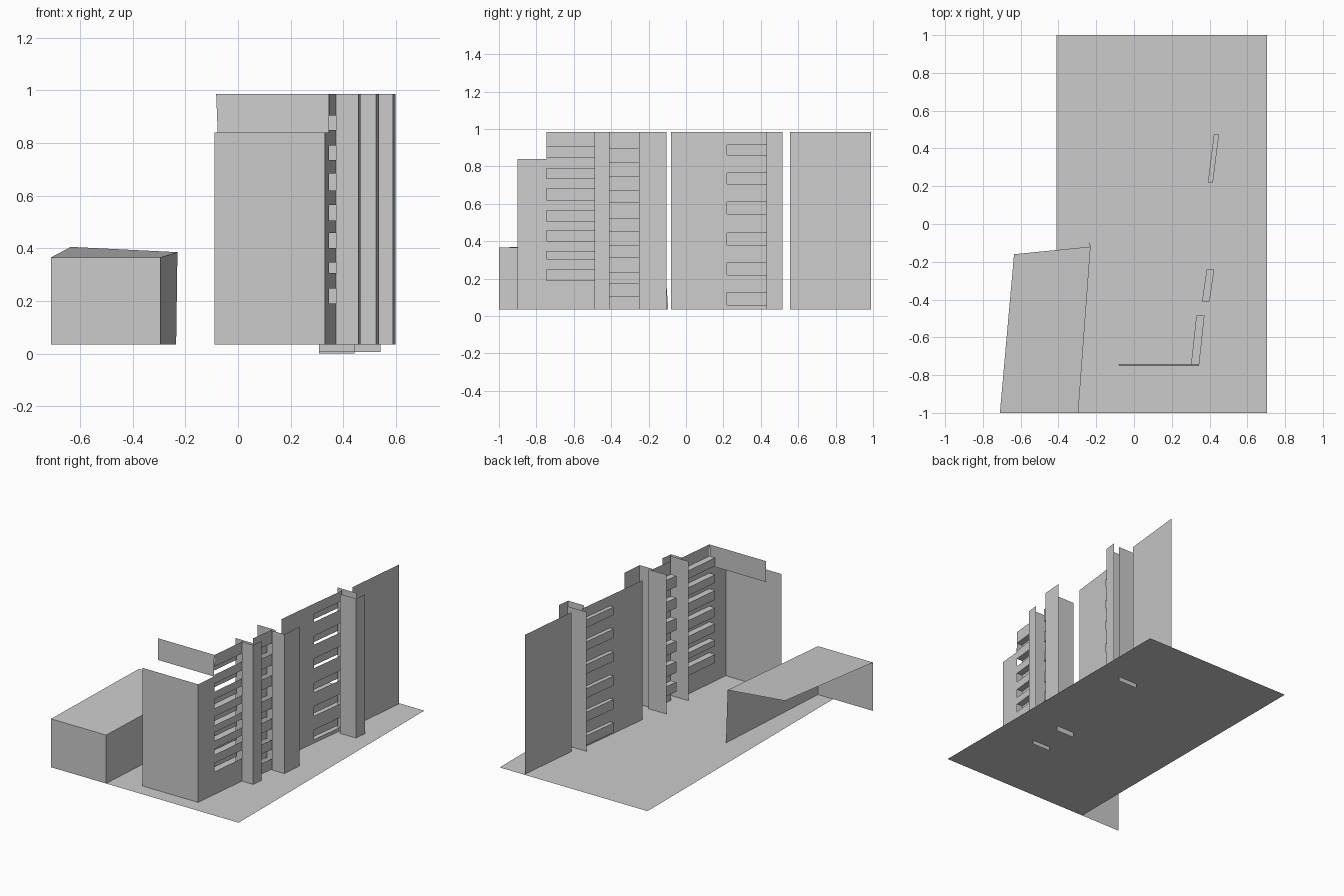
import bpy
import bmesh

cube = bpy.data.objects.get("Cube")
if cube:
    bpy.data.objects.remove(cube, do_unlink=True)

GROUND = 0.035
ROOF = 0.985

grey = bpy.data.materials.new("light grey")
grey.use_nodes = True
grey.diffuse_color = (0.6, 0.6, 0.6, 1)
grey.node_tree.nodes["Principled BSDF"].inputs["Base Color"].default_value = (0.6, 0.6, 0.6, 1)


def sheet_object(name, faces):
    """Make one object from a list of flat faces, each a list of points."""
    bm = bmesh.new()
    for points in faces:
        bm.faces.new([bm.verts.new(p) for p in points])
    bmesh.ops.remove_doubles(bm, verts=bm.verts, dist=0.0005)
    mesh = bpy.data.meshes.new(name)
    bm.to_mesh(mesh)
    bm.free()
    mesh.materials.append(grey)
    obj = bpy.data.objects.new(name, mesh)
    bpy.context.collection.objects.link(obj)
    return obj


def wall(a, b, low=GROUND, high=ROOF):
    """Upright face standing on the plan line a to b."""
    return [(*a, low), (*b, low), (*b, high), (*a, high)]


def window_bay(name, a, b, depth, openings):
    """Wall bands with recessed panels hung from a ledge at each opening's head."""
    a_in, b_in = (a[0] - depth, a[1]), (b[0] - depth, b[1])
    bands, recesses = [], []
    low = GROUND
    for sill, head in openings:
        bands.append(wall(a, b, low, sill))
        recesses.append(wall(a_in, b_in, sill, head))
        recesses.append([(*a, head), (*b, head), (*b_in, head), (*a_in, head)])
        low = head
    bands.append(wall(a, b, low, ROOF))
    sheet_object(name + "_wall_bands", bands)
    sheet_object(name + "_recesses", recesses)


def column(name, left, corner, back):
    """Angle-shaped column: a front face and an outer side face."""
    sheet_object(name, [wall(left, corner), wall(corner, back)])


# Ground sheet
sheet_object("ground", [[(-0.41, -1, GROUND), (0.705, -1, GROUND),
                         (0.705, 1, GROUND), (-0.41, 1, GROUND)]])

# Low annex: front, right wall and sloping roof, open elsewhere
fl, fr = (-0.71, -1, 0.365), (-0.295, -1, 0.365)
br, bl = (-0.23, -0.12, 0.385), (-0.635, -0.16, 0.405)
sheet_object("annex", [
    wall(fl[:2], fr[:2], GROUND, 0.365),
    [(-0.295, -1, GROUND), (-0.235, -0.095, GROUND), br, fr],
    [fl, fr, br, bl],
])

# Front block with its set-back upper panel
sheet_object("front_block", [
    wall((-0.09, -0.9), (0.33, -0.9), GROUND, 0.84),
    wall((0.33, -0.9), (0.345, -0.745), GROUND, 0.84),
])
sheet_object("upper_panel", [[(-0.077, -0.75, 0.84), (0.343, -0.75, 0.84),
                              (0.343, -0.745, ROOF), (-0.083, -0.745, ROOF)]])

# Window bays along the side
window_bay("front_bay", (0.345, -0.745), (0.373, -0.485), 0.043,
           [(0.19, 0.247), (0.305, 0.345), (0.4, 0.457), (0.505, 0.565),
            (0.62, 0.683), (0.735, 0.79), (0.85, 0.905)])
window_bay("middle_bay", (0.4, -0.41), (0.425, -0.24), 0.04,
           [(0.105, 0.17), (0.235, 0.31), (0.38, 0.45), (0.525, 0.605),
            (0.675, 0.745), (0.82, 0.895)])
window_bay("rear_bay", (0.418, 0.22), (0.45, 0.475), 0.027,
           [(0.06, 0.125), (0.22, 0.285), (0.38, 0.445), (0.545, 0.61),
            (0.705, 0.765), (0.86, 0.915)])

# Plain side walls
sheet_object("middle_side_wall", [wall((0.383, -0.08), (0.418, 0.22))])
sheet_object("rear_side_wall", [wall((0.475, 0.555), (0.52, 0.99))])

# Columns
column("front_column", (0.373, -0.49), (0.457, -0.49), (0.466, -0.41))
column("middle_column", (0.43, -0.25), (0.525, -0.25), (0.536, -0.105))
column("rear_column", (0.47, 0.43), (0.588, 0.43), (0.598, 0.515))

# Cross fins behind the columns, reaching just below the ground
for name, x0, x1, y, low in [("front_fin", 0.307, 0.443, -0.468, 0.008),
                             ("middle_fin", 0.307, 0.443, -0.23, 0.0),
                             ("rear_fin", 0.4, 0.542, 0.5, 0.005)]:
    sheet_object(name, [wall((x0, y), (x1, y), low, ROOF)])
